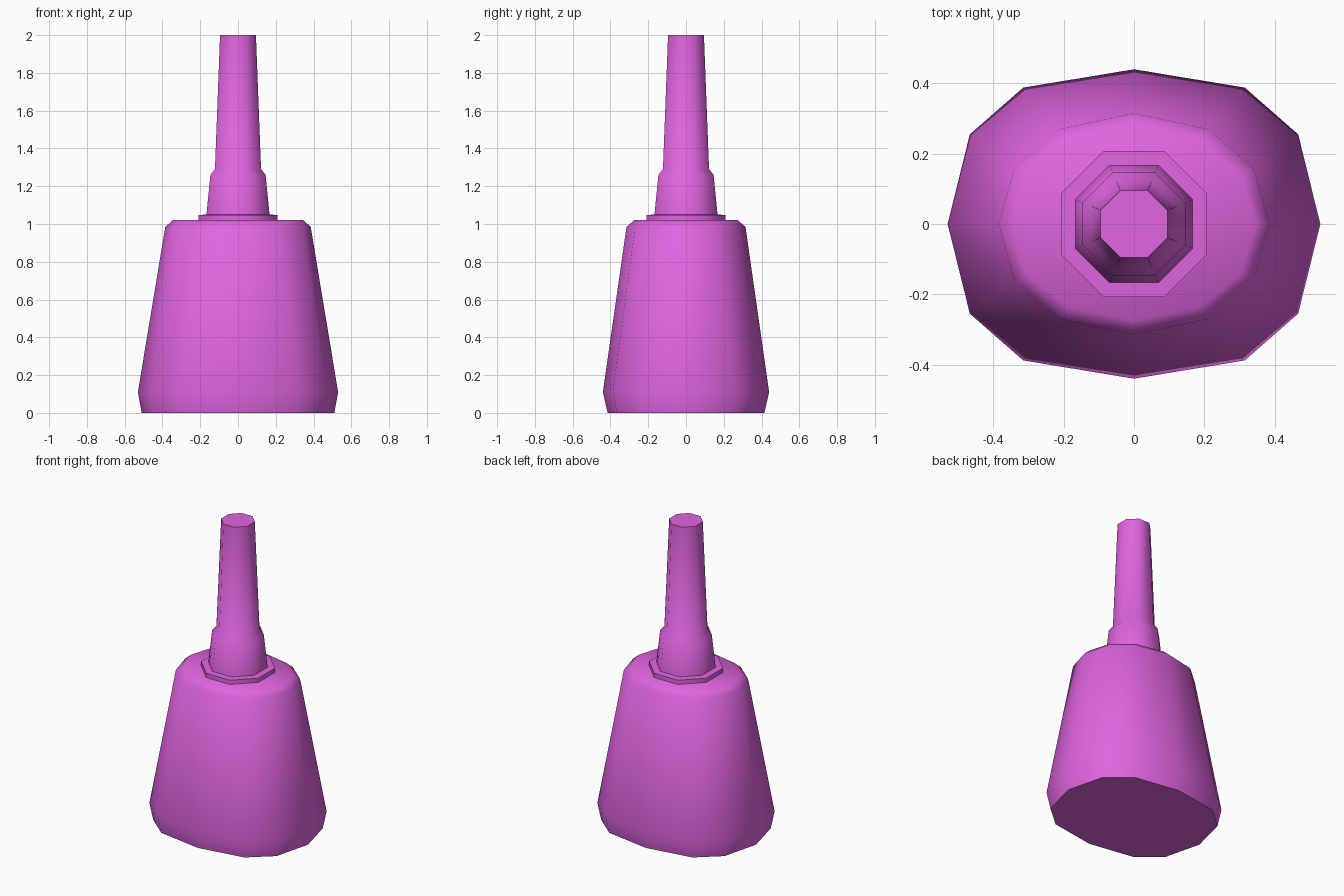
import bpy, bmesh, math

if "Cube" in bpy.data.objects:
    bpy.data.objects.remove(bpy.data.objects["Cube"])


def loft(name, rings, mat, angle):
    """Skin a stack of equal-sized rings and cap both ends."""
    bm = bmesh.new()
    loops = [[bm.verts.new(p) for p in ring] for ring in rings]
    n = len(loops[0])
    for a, b in zip(loops, loops[1:]):
        for i in range(n):
            j = (i + 1) % n
            bm.faces.new((a[i], a[j], b[j], b[i]))
    bm.faces.new(loops[0][::-1])
    bm.faces.new(loops[-1])
    mesh = bpy.data.meshes.new(name)
    bm.to_mesh(mesh)
    bm.free()
    obj = bpy.data.objects.new(name, mesh)
    bpy.context.collection.objects.link(obj)
    mesh.materials.append(mat)
    bpy.ops.object.select_all(action='DESELECT')
    obj.select_set(True)
    bpy.context.view_layer.objects.active = obj
    bpy.ops.object.shade_smooth_by_angle(angle=math.radians(angle))
    return obj


def oval(quarter, z):
    """Mirror a quarter outline (+x axis to +y axis) into a 12-sided ring."""
    half = quarter + [(-x, y) for x, y in quarter[-2::-1]]
    full = half + [(x, -y) for x, y in half[-2:0:-1]]
    return [(x, y, z) for x, y in full]


def octagon(apothem, z):
    r = apothem / math.cos(math.pi / 8)
    return [(r * math.cos((i + 0.5) * math.pi / 4),
             r * math.sin((i + 0.5) * math.pi / 4), z) for i in range(8)]


pink = bpy.data.materials.new("pink")
pink.diffuse_color = (0.75, 0.13, 0.75, 1)
pink.use_nodes = True
pink.node_tree.nodes["Principled BSDF"].inputs["Base Color"].default_value = pink.diffuse_color

# Tapered oval bottle with chamfered base and shoulder
wide = [(0.53, 0), (0.467, 0.255), (0.315, 0.388), (0, 0.44)]
shoulder = [(0.385, 0), (0.34, 0.16), (0.21, 0.27), (0, 0.315)]
base = [(x * 0.962, y * 0.943) for x, y in wide]
top = [(x * 0.896, y * 0.87) for x, y in shoulder]
loft("bottle", [oval(base, 0), oval(wide, 0.11),
                oval(shoulder, 0.985), oval(top, 1.02)], pink, 60)

# Octagonal collar and stepped, tapered cap
loft("cap", [octagon(a, z) for a, z in [
    (0.208, 1.01), (0.208, 1.048), (0.167, 1.05), (0.146, 1.26),
    (0.122, 1.29), (0.095, 2.0)]], pink, 60)
